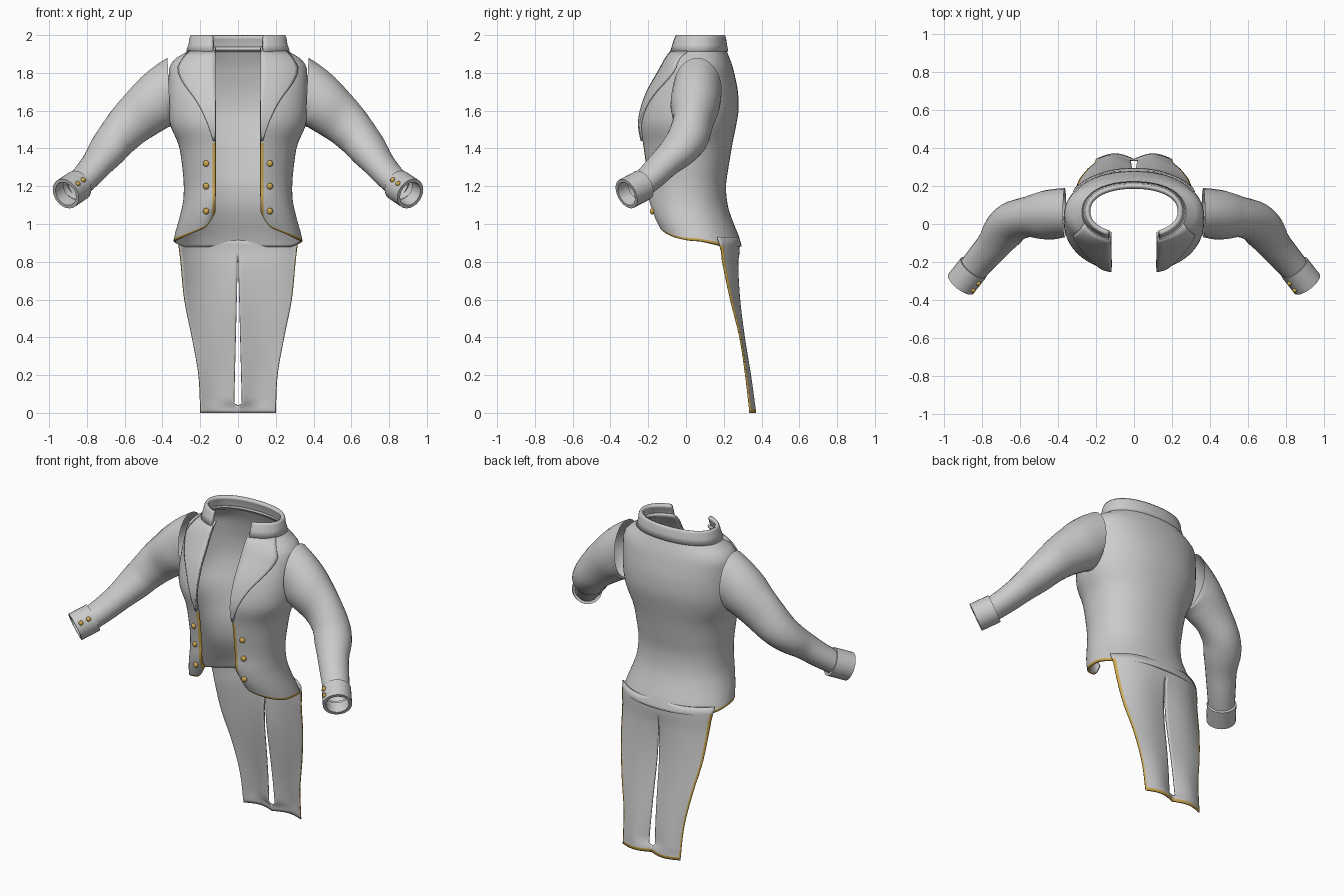
import bpy, bmesh, math
from mathutils import Vector

if "Cube" in bpy.data.objects:
    bpy.data.objects.remove(bpy.data.objects["Cube"])

N = 2.2  # squareness of the torso cross-section


def material(name, col):
    m = bpy.data.materials.new(name)
    m.diffuse_color = (*col, 1)
    m.use_nodes = True
    m.node_tree.nodes["Principled BSDF"].inputs["Base Color"].default_value = m.diffuse_color
    return m


CLOTH = material("grey cloth", (0.6, 0.6, 0.6))
GOLD = material("gold trim", (0.62, 0.40, 0.08))


def curve(table, k):
    """Smooth interpolation of table rows; the first number of a row is the key."""
    t = sorted(table)
    k = min(max(k, t[0][0]), t[-1][0])
    i = max(j for j in range(len(t) - 1) if t[j][0] <= k)
    a, b = t[i], t[i + 1]
    p, q = t[max(i - 1, 0)], t[min(i + 2, len(t) - 1)]
    h = b[0] - a[0]
    s = (k - a[0]) / h
    out = []
    for c in range(1, len(a)):
        m0 = (b[c] - p[c]) / (b[0] - p[0]) * h
        m1 = (q[c] - a[c]) / (q[0] - a[0]) * h
        out.append((2*s**3 - 3*s*s + 1) * a[c] + (s**3 - 2*s*s + s) * m0
                   + (3*s*s - 2*s**3) * b[c] + (s**3 - s*s) * m1)
    return out


def sheet(name, rows, closed=False, gold=None, thick=0.0):
    """Surface through rows of points, mirrored in x, optionally thickened inwards."""
    bm = bmesh.new()
    vs = [[bm.verts.new(p) for p in r] for r in rows]
    n = len(rows[0])
    for i in range(len(rows) - 1):
        for j in range(n if closed else n - 1):
            k = (j + 1) % n
            f = bm.faces.new((vs[i][j], vs[i+1][j], vs[i+1][k], vs[i][k]))
            f.material_index = 1 if gold and gold(i, j, f.calc_center_median()) else 0
    if closed:
        bmesh.ops.recalc_face_normals(bm, faces=bm.faces)
    return finish(name, bm, thick)


def finish(name, bm, thick=0.0, mats=(CLOTH, GOLD, CLOTH, CLOTH)):
    me = bpy.data.meshes.new(name)
    bm.to_mesh(me)
    bm.free()
    ob = bpy.data.objects.new(name, me)
    bpy.context.collection.objects.link(ob)
    for m in mats:
        me.materials.append(m)
    bpy.ops.object.select_all(action='DESELECT')
    ob.select_set(True)
    bpy.context.view_layer.objects.active = ob
    bpy.ops.object.shade_smooth_by_angle(angle=math.radians(40))
    mir = ob.modifiers.new("mirror", 'MIRROR')
    mir.merge_threshold = 0.0005
    if thick:
        so = ob.modifiers.new("thickness", 'SOLIDIFY')
        so.thickness, so.offset, so.material_offset = thick, -1, 2
    return ob


# Torso sections: height, half width, front y, back y
TORSO = [(1.94, .245, -.065, .205), (1.91, .275, -.09, .218), (1.88, .325, -.11, .23),
         (1.84, .36, -.13, .245), (1.78, .367, -.165, .26), (1.70, .37, -.21, .275),
         (1.60, .37, -.245, .278), (1.52, .358, -.255, .265), (1.42, .315, -.24, .245),
         (1.30, .295, -.225, .225), (1.20, .287, -.215, .212), (1.10, .292, -.215, .222),
         (1.02, .31, -.205, .25), (.95, .33, -.185, .28), (.90, .342, -.165, .295)]


def angle_at(x, w):
    return math.asin(min(1, x / w) ** (N / 2))


def section(w, yf, yb, a):
    c = math.cos(a)
    return (w * abs(math.sin(a)) ** (2 / N),
            (yf + yb) / 2 - (yb - yf) / 2 * math.copysign(abs(c) ** (2 / N), c))


def hem(x, y, a):
    """Hem height: rounded front corner, then sloping down to the back."""
    if a < math.pi / 2:
        s = max(0, (x - .19) / .15)
        return .972 - .06 * s + .09 * max(0, 1 - (x - .12) / .08) ** 2
    return .912 - .03 * min(1, (a - math.pi / 2) * 1.6)


def torso_point(z, a, out=0.0):
    w, yf, yb = curve(TORSO, z)
    x, y = section(w + out, yf - out, yb + out, a)
    if z < 1.2:
        z = 1.2 - (1.2 - z) * (1.2 - hem(x, y, a)) / .3
    return Vector((x, y, z))


# Coat body with gold front edge and hem
heights = [1.94 - .03 * i for i in range(34)] + [.913, .90]
body = []
for z in heights:
    w = curve(TORSO, z)[0]
    a0, a1, a2 = (angle_at(x, w) for x in (.12, .134, .22))
    angs = [a0] + [a1 + (a2 - a1) * j / 6 for j in range(6)]
    angs += [a2 + (math.pi - a2) * j / 28 for j in range(29)]
    body.append([torso_point(z, a) for a in angs])
sheet("coat_body", body, thick=.012,
      gold=lambda i, j, c: (j == 0 and c.z < 1.43) or (i == len(heights) - 2 and c.y < .2))

# Lapels: slightly raised panels; height, outer x
LAPEL = [(1.44, .128), (1.55, .165), (1.65, .215), (1.75, .285), (1.82, .312), (1.87, .29),
         (1.92, .25)]
rows = []
for i in range(17):
    z = 1.92 - .03 * i
    w = curve(TORSO, z)[0]
    a0, a1 = angle_at(.117, w), angle_at(min(curve(LAPEL, z)[0], w * .97), w)
    rows.append([torso_point(z, a0 + (a1 - a0) * j / 8, .01) for j in range(9)])
sheet("lapel", rows, thick=.012)

# Standing collar
rows = []
for z, w, yf, yb in [(2.0, .25, -.07, .205), (1.985, .257, -.078, .212),
                     (1.95, .262, -.09, .217), (1.915, .275, -.10, .224)]:
    a0 = angle_at(.135, w)
    r = []
    for j in range(29):
        a = a0 + (math.pi - a0) * j / 28
        x, y = section(w, yf, yb, a)
        r.append((x, y, z))
    rows.append(r)
sheet("collar", rows, thick=.022)

# Tails with a centre slit and gold outer edges; height, half width, edge y, back y
TAIL = [(.93, .322, .17, .28), (.86, .312, .19, .285), (.80, .305, .197, .28),
        (.6, .285, .24, .29), (.4, .245, .29, .313), (.2, .21, .32, .345), (0, .2, .343, .372)]
rows = []
zs = [.93 - .04 * i for i in range(22)] + [.05, .04, .018, 0]
for z in zs:
    w, ye, yb = curve(TAIL, z)
    gap = .02 * (.85 - z) / .8 if .045 < z < .85 else 0
    k = min(1, z / .85)
    r = []
    for u in [1, .955] + [.955 * (1 - j / 16) for j in range(1, 17)]:
        shape = k * (1 - u ** 3) + (1 - k) * math.sin(math.pi * u)
        r.append((gap + (w - gap) * u, ye + (yb - ye) * shape, z))
    rows.append(r)
sheet("tail", rows, thick=.008,
      gold=lambda i, j, c: (j == 0 and c.z < .9) or c.z < .018)


def ring(c, t, rh, rv, n=24):
    t = Vector(t).normalized()
    side = t.cross(Vector((0, 0, 1))).normalized()
    up = side.cross(t)
    return [Vector(c) + side * rh * math.cos(q) + up * rv * math.sin(q)
            for q in (2 * math.pi * j / n for j in range(n))]


# Sleeves: step, centre, horizontal radius, vertical radius
SLEEVE = [(0, .365, .06, 1.705, .13, .175), (1, .46, .047, 1.625, .13, .145),
          (2, .56, .037, 1.54, .107, .125), (3, .64, .01, 1.455, .108, .108),
          (4, .69, -.04, 1.39, .107, .095), (5, .74, -.11, 1.325, .09, .08),
          (6, .80, -.18, 1.255, .082, .072), (7, .87, -.26, 1.185, .074, .066)]
rows = []
for i in range(29):
    k = i / 4
    x, y, z, rh, rv = curve(SLEEVE, k)
    t = Vector(curve(SLEEVE, k + .2)[:3]) - Vector(curve(SLEEVE, k - .2)[:3])
    t = t.normalized().lerp(Vector((1, 0, -.05)), max(0, 1 - k))
    rows.append(ring((x, y, z), t, rh, rv))
sheet("sleeve", rows, closed=True)

# Cuffs with folded rim
start, end = Vector((.845, -.23, 1.205)), Vector((.912, -.315, 1.16))
axis = end - start
rows = [ring(start + axis * d, axis, r, r)
        for d, r in [(0, .068), (0, .084), (.5, .084), (1, .084), (1, .066), (.4, .062)]]
sheet("cuff", rows, closed=True)


def button(name, p, normal, r):
    bm = bmesh.new()
    bmesh.ops.create_uvsphere(bm, u_segments=12, v_segments=8, radius=r)
    rot = Vector(normal).to_track_quat('Z', 'Y')
    for v in bm.verts:
        v.co.z *= .7
        v.co = rot @ v.co + Vector(p)
    finish(name, bm, mats=(GOLD,))


# Front buttons
for i, z in enumerate((1.32, 1.20, 1.015)):
    p = torso_point(z, angle_at(.167, curve(TORSO, z)[0]), .004)
    button(f"front_button_{i + 1}", p, (.3, -1, 0), .017)

# Cuff buttons
d = Vector((-.55, -.65, .5))
d = (d - axis * d.dot(axis) / axis.length_squared).normalized()
for i, s in enumerate((.3, .72)):
    button(f"cuff_button_{i + 1}", start + axis * s + d * .087, d, .014)
